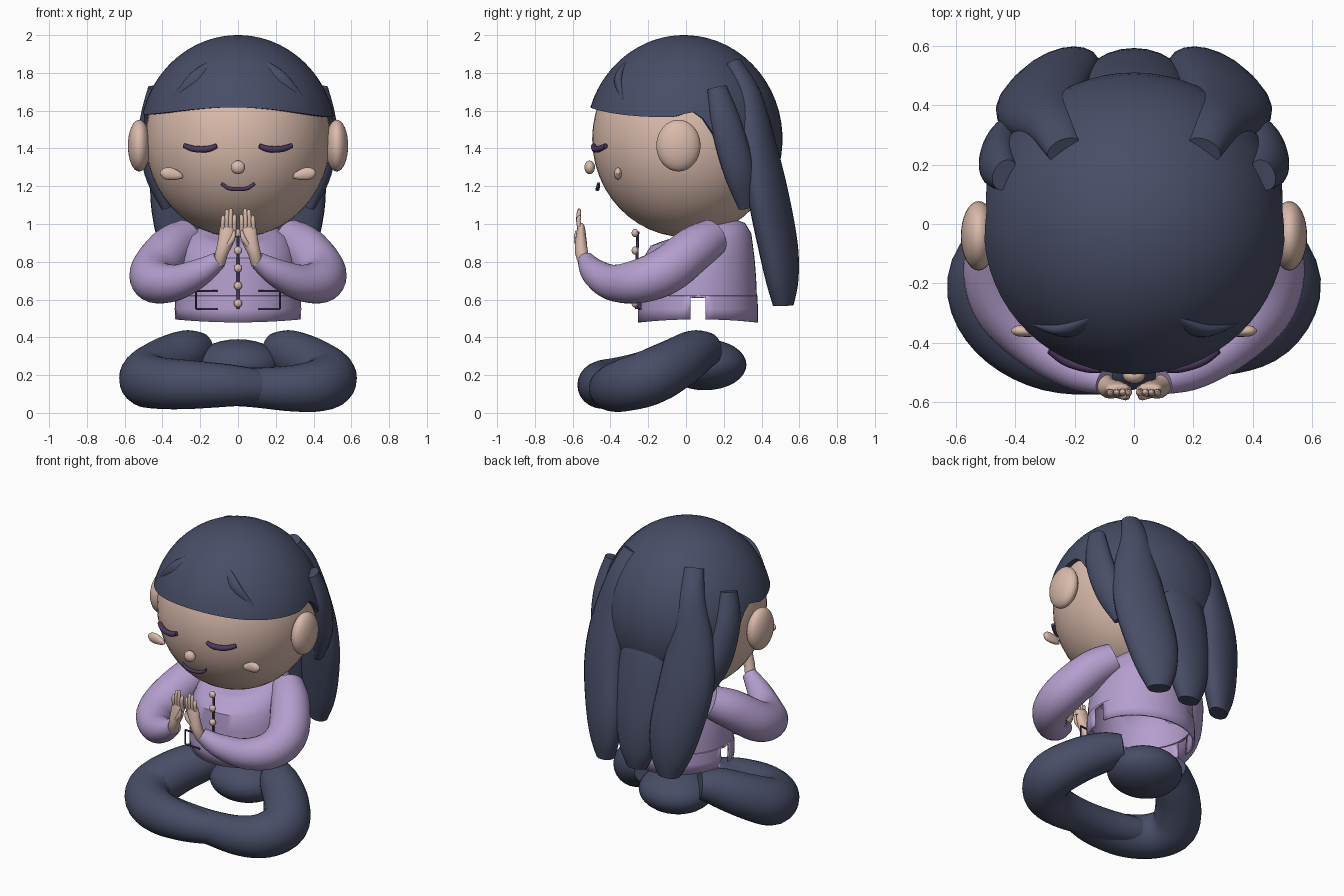
import bpy, bmesh, math
from mathutils import Vector

old = bpy.data.objects.get("Cube")
if old:
    bpy.data.objects.remove(old, do_unlink=True)


def material(name, rgb):
    m = bpy.data.materials.new(name)
    m.use_nodes = True
    m.diffuse_color = (*rgb, 1)
    m.node_tree.nodes["Principled BSDF"].inputs["Base Color"].default_value = (*rgb, 1)
    return m


NAVY = material("navy hair and trousers", (0.065, 0.075, 0.135))
SKIN = material("warm skin", (0.7, 0.495, 0.41))
LILAC = material("lilac cloth", (0.46, 0.345, 0.62))
PLUM = material("dark plum", (0.075, 0.04, 0.11))


def finish(bm, name, mat):
    bmesh.ops.recalc_face_normals(bm, faces=bm.faces)
    me = bpy.data.meshes.new(name)
    bm.to_mesh(me)
    bm.free()
    ob = bpy.data.objects.new(name, me)
    bpy.context.collection.objects.link(ob)
    me.materials.append(mat)
    bpy.ops.object.select_all(action='DESELECT')
    ob.select_set(True)
    bpy.context.view_layer.objects.active = ob
    bpy.ops.object.shade_smooth_by_angle(angle=math.radians(45))
    return ob


def ball(name, loc, radii, mat, seg=32):
    bm = bmesh.new()
    bmesh.ops.create_uvsphere(bm, u_segments=seg, v_segments=seg // 2, radius=1)
    for v in bm.verts:
        v.co = Vector([c * r for c, r in zip(v.co, radii)]) + Vector(loc)
    return finish(bm, name, mat)


def skin_rings(bm, rings, caps=(True, True)):
    """Join closed loops of points into a surface."""
    loops = [[bm.verts.new(p) for p in ring] for ring in rings]
    n = len(loops[0])
    for a, b in zip(loops, loops[1:]):
        for i in range(n):
            j = (i + 1) % n
            bm.faces.new((a[i], a[j], b[j], b[i]))
    for loop, cap in zip((loops[0], loops[-1]), caps):
        if cap:
            bm.faces.new(loop)


def smooth_path(pts, steps):
    """Catmull-Rom interpolation of points that also carry radii."""
    p = [pts[0]] + list(pts) + [pts[-1]]
    out = []
    for a, b, c, d in zip(p, p[1:], p[2:], p[3:]):
        for k in range(steps):
            t = k / steps
            out.append([0.5 * (2 * q + (r - o) * t + (2 * o - 5 * q + 4 * r - s) * t * t
                               + (3 * q - o - 3 * r + s) * t ** 3)
                        for o, q, r, s in zip(a, b, c, d)])
    return out + [list(pts[-1])]


def tube(name, pts, mat, side=1, wide=(0, 0, 1), seg=20, steps=5):
    """Sweep an oval along x, y, z, radius across, radius along the wide axis."""
    pts = smooth_path([tuple(q) + (q[3],) * (5 - len(q)) for q in pts], steps)
    c = [Vector(q[:3]) for q in pts]
    rings = []
    for i, q in enumerate(pts):
        t = (c[min(i + 1, len(c) - 1)] - c[max(i - 1, 0)]).normalized()
        w = Vector(wide)
        w = (w - t * w.dot(t)).normalized()
        n = t.cross(w)
        ring = []
        for k in range(seg):
            a = math.tau * k / seg
            v = c[i] + n * q[3] * math.cos(a) + w * q[4] * math.sin(a)
            ring.append((v.x * side, v.y, v.z))
        rings.append(ring)
    bm = bmesh.new()
    skin_rings(bm, rings)
    return finish(bm, name, mat)


# Head and facial features
ball("head", (0, 0, 1.45), (0.49, 0.497, 0.52), SKIN, 48)
ball("nose", (0, -0.51, 1.3), (0.038, 0.028, 0.036), SKIN, 20)
tube("mouth", [(-0.088, -0.462, 1.215, 0.008), (-0.045, -0.468, 1.188, 0.011),
               (0.045, -0.468, 1.188, 0.011), (0.088, -0.462, 1.215, 0.008)], PLUM, seg=10)
for s, tag in ((1, "left"), (-1, "right")):
    ball(tag + "_ear", (0.523 * s, -0.04, 1.415), (0.06, 0.117, 0.137), SKIN)
    tube(tag + "_cheek", [(0.292, -0.36, 1.248, 0.006), (0.315, -0.36, 1.256, 0.017, 0.022),
                          (0.36, -0.36, 1.266, 0.02, 0.033), (0.395, -0.36, 1.268, 0.017, 0.026),
                          (0.413, -0.36, 1.266, 0.005)], SKIN, s)
    tube(tag + "_closed_eye", [(0.112, -0.489, 1.414, 0.013), (0.16, -0.483, 1.397, 0.017),
                               (0.23, -0.461, 1.397, 0.017), (0.284, -0.425, 1.414, 0.013)],
         PLUM, s, seg=10)


# Hair cap with a shaped lower edge
def hair_point(az, z):
    h = (z - 1.45) / 0.55
    r = 0.521 * math.sqrt(max(0, 1 - h * h))
    return (r * math.cos(az), r * math.sin(az) - 0.01, z)


def hem(az):
    y = math.sin(az)
    back = min(1, max(0, (y - 0.12) / 0.6))
    temple = 0.028 * math.exp(-((y - 0.08) / 0.12) ** 2)
    front = 0.045 * max(0, -y) ** 3
    return 1.572 + front + temple - 0.007 * math.cos(az) - 0.42 * back * back * (3 - 2 * back)


SEG, ROWS = 64, 20
rings = []
for k in range(ROWS + 1):
    ring = []
    for i in range(SEG):
        az = math.tau * i / SEG
        end = math.acos((hem(az) - 1.45) / 0.55)
        th = 0.03 + (end - 0.03) * k / ROWS
        ring.append(hair_point(az, 1.45 + 0.55 * math.cos(th)))
    rings.append(ring)
inner = [(x * 0.92, y * 0.92, z) for x, y, z in rings[-1]]
bm = bmesh.new()
skin_rings(bm, rings + [inner], (True, False))
finish(bm, "hair_cap", NAVY)

# Hanging locks and soft fringe strands
for s, tag in ((1, "left"), (-1, "right")):
    tube(tag + "_long_lock", [(0.235, 0.25, 1.855, 0.04, 0.06), (0.27, 0.33, 1.68, 0.065, 0.09),
                              (0.305, 0.385, 1.4, 0.085, 0.145), (0.305, 0.435, 1.15, 0.092, 0.17),
                              (0.265, 0.488, 0.88, 0.09, 0.16), (0.245, 0.51, 0.7, 0.076, 0.125),
                              (0.235, 0.515, 0.57, 0.052, 0.07)],
         NAVY, s, wide=(1, -0.45, 0))
    tube(tag + "_short_lock", [(0.435, 0.165, 1.72, 0.04, 0.055), (0.46, 0.215, 1.52, 0.058, 0.085),
                               (0.435, 0.28, 1.28, 0.058, 0.085), (0.375, 0.32, 1.09, 0.03, 0.045)],
         NAVY, s, wide=(-0.4, 1, 0))
    tube(tag + "_fringe_strand", [(0.12, -0.305, 1.86, 0.01, 0.02), (0.22, -0.355, 1.765, 0.026, 0.045),
                                  (0.34, -0.332, 1.65, 0.01, 0.02)], NAVY, s, wide=(1, 0, 0.6))
tube("centre_lock", [(0, 0.37, 1.5, 0.06, 0.13), (0, 0.43, 1.25, 0.09, 0.18),
                     (0, 0.49, 0.93, 0.092, 0.17), (0, 0.515, 0.7, 0.077, 0.125),
                     (0, 0.515, 0.57, 0.052, 0.07)], NAVY, wide=(1, 0, 0))

# Jacket: hollow lathed shell with a slit low on each side
N, CY = 48, 0.063
profile = [(0.335, 0.318, 0.487), (0.338, 0.318, 0.55), (0.335, 0.315, 0.62), (0.328, 0.312, 0.621),
           (0.325, 0.308, 0.72), (0.31, 0.3, 0.82), (0.29, 0.283, 0.89),
           (0.25, 0.25, 0.945), (0.19, 0.19, 0.968), (0.1, 0.1, 0.98)]


def jacket_point(rx, ry, z, a):
    drop = 0.008 * math.cos(2 * a) if z < 0.5 else 0
    neck_slope = 0.06 * math.sin(a) if z > 0.85 else 0
    return (rx * math.cos(a), CY + ry * math.sin(a), z + drop + neck_slope)


bm = bmesh.new()
skin_rings(bm, [[jacket_point(*p, math.tau * i / N) for i in range(N)] for p in profile],
           (False, True))
slit = [f for f in bm.faces if f.calc_center_median().z < 0.62
        and abs(f.calc_center_median().y - CY) < 0.04]
bmesh.ops.delete(bm, geom=slit, context='FACES')
jacket = finish(bm, "jacket", LILAC)
shell = jacket.modifiers.new("thickness", 'SOLIDIFY')
shell.thickness = 0.012
shell.offset = -1

# Jacket trim: placket, buttons and flat pocket borders
tube("placket", [(0, -0.262, 0.55, 0.008), (0, -0.262, 0.75, 0.008), (0, -0.255, 0.96, 0.008)],
     PLUM, wide=(1, 0, 0), seg=8)
for i in range(5):
    ball(f"button_{i + 1}", (0, -0.27, 0.58 + 0.093 * i), (0.022, 0.018, 0.022), SKIN, 16)
for s, tag in ((1, "left"), (-1, "right")):
    for part, z in (("top", 0.645), ("bottom", 0.55)):
        tube(f"{tag}_pocket_{part}", [(0.11, -0.248, z, 0.006), (0.222, -0.24, z, 0.006)],
             PLUM, s, seg=8)
    tube(tag + "_pocket_side", [(0.222, -0.24, z, 0.005) for z in (0.55, 0.645)],
         PLUM, s, wide=(1, 0, 0), seg=8)

# Sleeves and raised hands
for s, tag in ((1, "left"), (-1, "right")):
    tube(tag + "_sleeve", [(0.27, 0.14, 0.93, 0.1), (0.36, 0.04, 0.865, 0.12),
                           (0.445, -0.11, 0.75, 0.125), (0.435, -0.26, 0.695, 0.115),
                           (0.33, -0.39, 0.69, 0.095), (0.2, -0.485, 0.745, 0.073),
                           (0.1, -0.53, 0.81, 0.045)], LILAC, s, seg=24)
    tube(tag + "_palm", [(0.1, -0.535, 0.79, 0.032), (0.085, -0.553, 0.85, 0.034),
                         (0.062, -0.556, 0.92, 0.029, 0.043), (0.053, -0.555, 0.985, 0.019, 0.041),
                         (0.05, -0.557, 1.0, 0.008, 0.025)], SKIN, s, wide=(1, 0, 0), seg=16)
    for i, top in enumerate((1.05, 1.08, 1.075, 1.045)):
        x = 0.02 + 0.02 * i
        tube(f"{tag}_finger_{i + 1}", [(x, -0.555, 0.95, 0.012), (x, -0.569, 1.01, 0.012),
                                       (x - 0.002, -0.566, top - 0.012, 0.011),
                                       (x - 0.002, -0.56, top, 0.004)],
             SKIN, s, wide=(1, 0, 0), seg=10)
    tube(tag + "_thumb", [(0.07, -0.567, 0.87, 0.014), (0.03, -0.58, 0.92, 0.014),
                          (0.02, -0.58, 0.965, 0.006)], SKIN, s, wide=(1, 0, 0), seg=10)

# Trousers: hips and crossed legs, the left shin tucked behind the right one
ball("hips", (0, 0.1, 0.255), (0.235, 0.22, 0.135), NAVY)
thigh = [(0.19, 0.13, 0.34, 0.085), (0.27, 0.05, 0.32, 0.12), (0.4, -0.06, 0.255, 0.138),
         (0.483, -0.2, 0.185, 0.147)]
tube("left_leg", thigh + [(0.425, -0.33, 0.145, 0.138), (0.28, -0.39, 0.13, 0.122),
                          (0.08, -0.405, 0.135, 0.105), (-0.13, -0.4, 0.145, 0.1),
                          (-0.32, -0.35, 0.155, 0.085)], NAVY, 1, seg=24)
tube("right_leg", thigh + [(0.43, -0.34, 0.16, 0.138), (0.27, -0.435, 0.15, 0.13),
                           (0.05, -0.455, 0.145, 0.112), (-0.14, -0.41, 0.135, 0.09)],
     NAVY, -1, seg=24)
ball("left_foot", (-0.335, -0.315, 0.13), (0.045, 0.05, 0.045), SKIN, 16)
